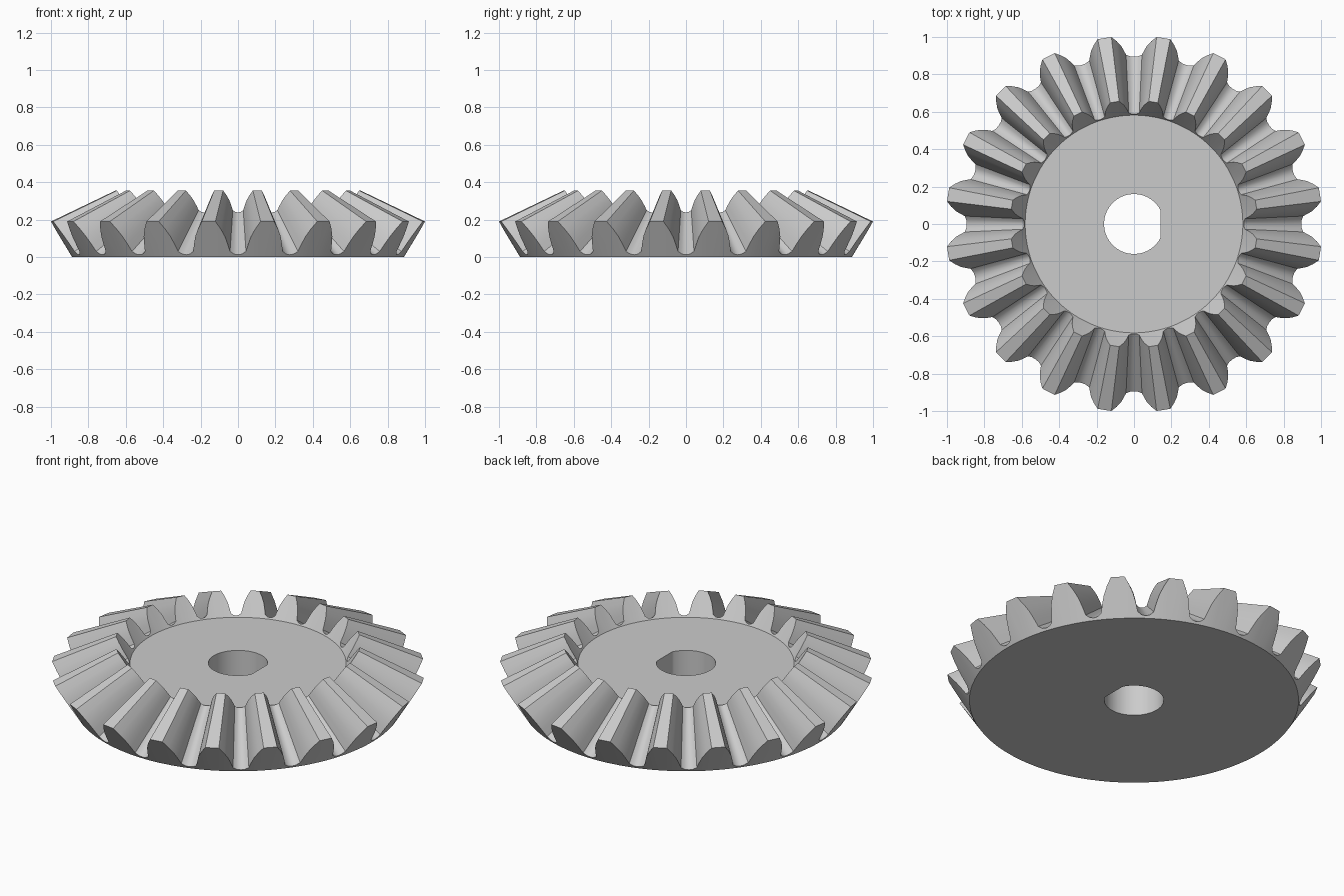
import bpy
import bmesh
from math import sin, cos, radians

if "Cube" in bpy.data.objects:
    bpy.data.objects.remove(bpy.data.objects["Cube"], do_unlink=True)

TEETH = 20
BASE_R, TIP_R, TIP_Z = 0.887, 1.007, 0.19   # back cone, from base edge to tooth tip
APEX_Z, INNER_SCALE = 0.67, 0.656           # teeth taper toward this point
BORE_R, BORE_FLAT = 0.16, 0.142

# Half a tooth: degrees from the tooth centre, height on the back cone
half_tooth = [(2.1, TIP_Z), (3.6, 0.15), (4.8, 0.11), (5.6, 0.07),
              (6.3, 0.03), (7.6, 0.016)]
tooth = [(-a, z) for a, z in reversed(half_tooth)] + half_tooth + [(9, 0.012)]
pitch = 360 / TEETH
outline = [(radians(pitch * (k + 0.5) + a), z) for k in range(TEETH) for a, z in tooth]


def cone_point(angle, z):
    r = BASE_R + (TIP_R - BASE_R) * z / TIP_Z
    return (r * cos(angle), r * sin(angle), z)


def toward_apex(p):
    x, y, z = p
    return (x * INNER_SCALE, y * INNER_SCALE, APEX_Z + (z - APEX_Z) * INNER_SCALE)


def bore_point(angle, z):
    return (min(BORE_R * cos(angle), BORE_FLAT), BORE_R * sin(angle), z)


# Rings running round the section: bore, underside, teeth, top face
base = [cone_point(a, 0) for a, z in outline]
outer = [cone_point(a, z) for a, z in outline]
inner = [toward_apex(p) for p in outer]
rim = [toward_apex(p) for p in base]
top_z = rim[0][2]
rings = [[bore_point(a, 0) for a, z in outline], base, outer, inner, rim,
         [bore_point(a, top_z) for a, z in outline]]

# Bridge each ring to the next, closing back on the bore
bm = bmesh.new()
loops = [[bm.verts.new(p) for p in ring] for ring in rings]
n = len(outline)
for i, lower in enumerate(loops):
    upper = loops[(i + 1) % len(loops)]
    for j in range(n):
        k = (j + 1) % n
        bm.faces.new((lower[j], lower[k], upper[k], upper[j]))
bmesh.ops.recalc_face_normals(bm, faces=bm.faces)

mesh = bpy.data.meshes.new("bevel_gear")
bm.to_mesh(mesh)
bm.free()
gear = bpy.data.objects.new("bevel_gear", mesh)
bpy.context.collection.objects.link(gear)

# Plain grey metal
steel = bpy.data.materials.new("light_grey")
steel.use_nodes = True
colour = (0.6, 0.6, 0.6, 1)
steel.diffuse_color = colour
steel.node_tree.nodes["Principled BSDF"].inputs["Base Color"].default_value = colour
mesh.materials.append(steel)

# Smooth flanks and bore, crisp edges
bpy.ops.object.select_all(action='DESELECT')
gear.select_set(True)
bpy.context.view_layer.objects.active = gear
bpy.ops.object.shade_smooth_by_angle(angle=radians(28))
